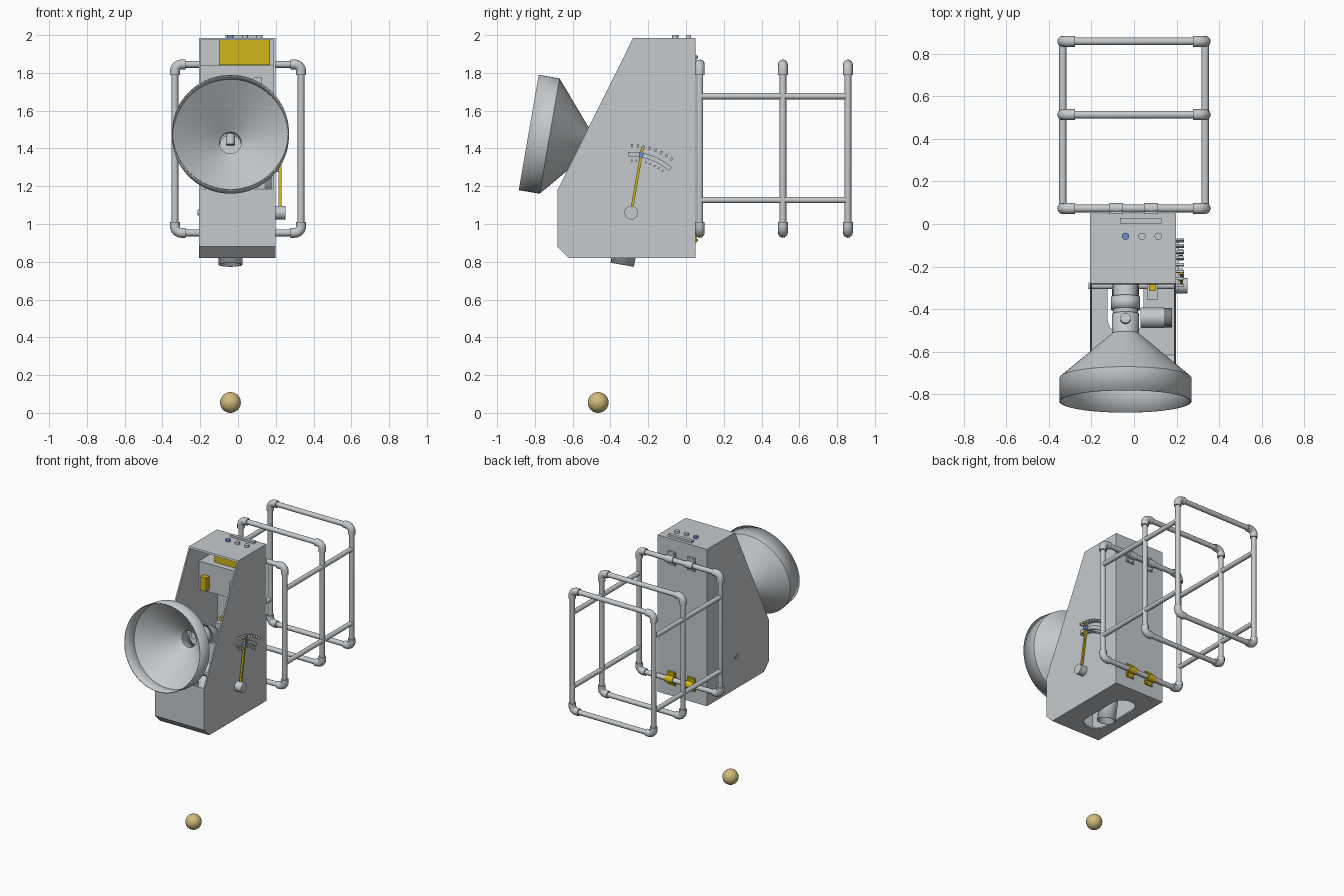
import bpy, bmesh
from math import sin, cos, pi, radians
from mathutils import Matrix, Vector

cube = bpy.data.objects.get("Cube")
if cube:
    bpy.data.objects.remove(cube)


def material(name, r, g, b):
    m = bpy.data.materials.new(name)
    m.use_nodes = True
    m.diffuse_color = (r, g, b, 1)
    m.node_tree.nodes["Principled BSDF"].inputs["Base Color"].default_value = (r, g, b, 1)
    return m


GREY = material("light grey", 0.56, 0.59, 0.61)
YELLOW = material("safety yellow", 0.65, 0.46, 0.01)
TAN = material("tan ball", 0.64, 0.5, 0.2)
BLUE = material("button blue", 0.16, 0.27, 0.62)
DARK = material("dark grey", 0.2, 0.21, 0.22)


def finish(name, bm, mat, smooth=True):
    bmesh.ops.recalc_face_normals(bm, faces=bm.faces)
    me = bpy.data.meshes.new(name)
    bm.to_mesh(me)
    bm.free()
    me.materials.append(mat)
    if smooth:
        me.shade_smooth()
        me.set_sharp_from_angle(angle=radians(35))
    ob = bpy.data.objects.new(name, me)
    bpy.context.collection.objects.link(ob)
    return ob


def box(name, centre, size, mat=GREY, turn=Matrix()):
    bm = bmesh.new()
    bmesh.ops.create_cube(bm, size=1, matrix=Matrix.Translation(centre) @ turn @ Matrix.Diagonal((*size, 1)))
    return finish(name, bm, mat, False)


def rod(name, a, b, r, mat=GREY, sides=24):
    a, b = Vector(a), Vector(b)
    turn = (b - a).to_track_quat('Z', 'Y').to_matrix().to_4x4()
    bm = bmesh.new()
    bmesh.ops.create_cone(bm, cap_ends=True, segments=sides, radius1=r, radius2=r,
                          depth=(b - a).length, matrix=Matrix.Translation((a + b) / 2) @ turn)
    return finish(name, bm, mat)


def prism(name, outline, x0, x1, mat=GREY, axis='X'):
    """Extrude a (y, z) outline along x, or an (x, y) outline along z."""
    bm = bmesh.new()
    place = (lambda p: (x0, *p)) if axis == 'X' else (lambda p: (*p, x0))
    face = bm.faces.new([bm.verts.new(place(p)) for p in outline])
    out = bmesh.ops.extrude_face_region(bm, geom=[face])
    move = Vector((x1 - x0, 0, 0)) if axis == 'X' else Vector((0, 0, x1 - x0))
    bmesh.ops.translate(bm, verts=[g for g in out['geom'] if isinstance(g, bmesh.types.BMVert)], vec=move)
    return finish(name, bm, mat, False)


def pipe(name, points, r, closed=False, mat=GREY):
    """Sweep a round pipe along a path and turn it into a mesh."""
    cu = bpy.data.curves.new(name, 'CURVE')
    cu.dimensions = '3D'
    cu.bevel_depth, cu.bevel_resolution, cu.use_fill_caps = r, 4, True
    sp = cu.splines.new('POLY')
    sp.points.add(len(points) - 1)
    for p, co in zip(sp.points, points):
        p.co = (*co, 1)
    sp.use_cyclic_u = closed
    tmp = bpy.data.objects.new(name, cu)
    bm = bmesh.new()
    bpy.context.collection.objects.link(tmp)
    bm.from_mesh(tmp.evaluated_get(bpy.context.evaluated_depsgraph_get()).to_mesh())
    bpy.data.objects.remove(tmp)
    return finish(name, bm, mat)


def lathe(name, profile, matrix, thickness, mat=GREY):
    """Spin (radius, y) points about the y axis as a thin shell."""
    bm = bmesh.new()
    vs = [bm.verts.new((r, y, 0)) for r, y in profile]
    es = [bm.edges.new(pair) for pair in zip(vs, vs[1:])]
    bmesh.ops.spin(bm, geom=vs + es, axis=(0, 1, 0), cent=(0, 0, 0), angle=2 * pi, steps=64)
    bmesh.ops.remove_doubles(bm, verts=bm.verts, dist=1e-4)
    ob = finish(name, bm, mat)
    ob.matrix_world = matrix
    mod = ob.modifiers.new("wall", 'SOLIDIFY')
    mod.thickness = thickness
    mod.offset = 0
    return ob


def cut(target, cutter):
    mod = target.modifiers.new("cut", 'BOOLEAN')
    mod.operation, mod.object, mod.solver = 'DIFFERENCE', cutter, 'EXACT'
    cutter.hide_render = True
    cutter.hide_set(True)


# Housing: hollow wedge, open along its slope, with a slot in the floor
L, R = -0.207, 0.198
housing = prism("housing", [(0.05, 0.82), (0.05, 1.985), (-0.28, 1.985), (-0.68, 1.18),
                            (-0.68, 0.88), (-0.62, 0.82)], L, R)
cut(housing, prism("housing_cavity", [(0.04, 0.83), (0.04, 1.975), (-0.8, 1.975), (-0.8, 1.185),
                                      (-0.67, 1.185), (-0.67, 0.885), (-0.615, 0.83)], L + 0.01, R - 0.01))
CX = -0.04
arc = [pi * i / 12 for i in range(13)]
slot = [(CX + 0.085 * cos(a), -0.17 + 0.085 * sin(a)) for a in arc]
slot += [(CX - 0.085 * cos(a), -0.44 - 0.085 * sin(a)) for a in arc]
cut(housing, prism("floor_slot", slot, 0.78, 0.86, axis='Z'))

# Equipment inside the top of the housing
box("equipment_box", (-0.005, -0.07, 1.735), (0.385, 0.21, 0.21))
box("battery", (0.035, -0.05, 1.908), (0.27, 0.17, 0.132), YELLOW)
box("yellow_switch", (-0.135, -0.195, 1.70), (0.045, 0.04, 0.1), YELLOW)
box("grey_switch", (0.105, -0.2, 1.72), (0.045, 0.05, 0.11))
box("switch_arm", (0.085, -0.31, 1.50), (0.05, 0.09, 0.04))
box("switch_arm_tip", (0.085, -0.29, 1.535), (0.03, 0.05, 0.03), YELLOW)

# Roof controls
box("roof_slot", (0.032, 0.015, 1.99), (0.195, 0.025, 0.02))
for i, mat in enumerate((BLUE, GREY, GREY)):
    x = -0.04 + 0.077 * i
    rod("roof_button", (x, -0.058, 1.98), (x, -0.058, 2.0), 0.017, mat)

# Tilting launcher: horn, throat, elbow and drop tube
PY, PZ = -0.29, 1.06
tilt = Matrix.Translation((CX, PY, PZ)) @ Matrix.Rotation(radians(-9.8), 4, 'X')
H = 0.326
horn_axis = tilt @ Matrix.Translation((0, 0, H))
lathe("horn", [(0.307, -0.607), (0.307, -0.496), (0.06, -0.285), (0.06, -0.19)], horn_axis, 0.006)
lathe("throat_collar", [(0.064, -0.17), (0.064, -0.11)], horn_axis, 0.008)
elbow = [(0, -0.2, H), (0, -0.08, H)]
elbow += [(0, -0.08 + 0.08 * sin(a), H - 0.08 + 0.08 * cos(a)) for a in (0.26, 0.52, 0.79, 1.05, 1.31)]
elbow += [(0, 0, H - 0.08), (0, 0, 0)]
pipe("feed_elbow", [tilt @ Vector(p) for p in elbow], 0.058)
down = tilt @ Matrix.Rotation(pi / 2, 4, 'X')
lathe("drop_tube", [(0.06, -0.28), (0.06, 0.05)], down, 0.006)
rod("throat_sensor", tilt @ Vector((0, -0.225, H)), tilt @ Vector((0, -0.225, H + 0.09)), 0.024)
rod("motor", (0.03, -0.44, 1.2), (0.14, -0.44, 1.2), 0.048)
rod("motor_cap", (0.135, -0.44, 1.2), (0.178, -0.44, 1.2), 0.045, DARK)
rod("axle", (-0.214, PY, PZ), (0.23, PY, PZ), 0.016)

# Aiming lever and its scale on the left wall
rod("lever_hub", (R, PY, PZ), (0.252, PY, PZ), 0.036)
lever_turn = Matrix.Rotation(radians(-9.8), 4, 'X')


def dial(r, a):
    return PY + r * sin(a), PZ + r * cos(a)


box("lever", (0.222, *dial(0.18, radians(9.8))), (0.014, 0.014, 0.35), YELLOW, lever_turn)
box("lever_pointer", (0.225, *dial(0.31, radians(9.8))), (0.02, 0.022, 0.03), BLUE, lever_turn)
sweep = [radians(-3 + 45 * i / 14) for i in range(15)]
prism("scale_band", [dial(0.322, a) for a in sweep] + [dial(0.297, a) for a in reversed(sweep)], R - 0.002, 0.212)
for i in range(8):
    a = radians(0.5 + 5.2 * i)
    turn = Matrix.Rotation(-a, 4, 'X')
    box("scale_mark_outer", (0.215, *dial(0.355, a)), (0.04, 0.011, 0.017), GREY, turn)
    box("scale_mark_inner", (0.215, *dial(0.277, a)), (0.03, 0.007, 0.011), GREY, turn)

# Rear pipe rack: three frames with elbow fittings, joined by side rails
FX, ZT, ZB, BEND = 0.334, 1.845, 0.953, 0.035
for y in (0.073, 0.513, 0.857):
    loop = []
    for sx, top in ((1, 1), (-1, 1), (-1, 0), (1, 0)):
        sz = 1 if top else -1
        cx, cz = sx * (FX - BEND), (ZT if top else ZB) - sz * BEND
        bend = [(cx + sx * BEND * cos(t), y, cz + sz * BEND * sin(t))
                for t in (pi / 2 * k / 6 for k in range(7))]
        fitting = [(sx * FX, y, cz - sz * 0.022)] + bend + [(cx - sx * 0.022, y, cz + sz * BEND)]
        pipe("corner_fitting", fitting, 0.026)
        loop += bend if sx * sz > 0 else bend[::-1]
    pipe("rack_frame", loop, 0.018, True)
for x in (-FX, FX):
    for z in (1.677, 1.127):
        rod("side_rail", (x, 0.073, z), (x, 0.857, z), 0.017)

# Clips that hold the rack to the back wall
for z, mat in ((ZT, GREY), (ZB, YELLOW)):
    for x in (-0.083, 0.08):
        rod("clip_sleeve", (x - 0.032, 0.073, z), (x + 0.032, 0.073, z), 0.025, mat)
        box("clip_plate", (x, 0.054, z), (0.064, 0.01, 0.1), mat)
        for dx in (-0.018, 0.018):
            for dz in (-0.038, 0.038):
                rod("clip_screw", (x + dx, 0.05, z + dz), (x + dx, 0.064, z + dz), 0.006, mat, 10)

# Ball below the launcher
bm = bmesh.new()
bmesh.ops.create_uvsphere(bm, u_segments=32, v_segments=16, radius=0.055,
                          matrix=Matrix.Translation((CX, -0.465, 0.055)))
finish("ball", bm, TAN)
